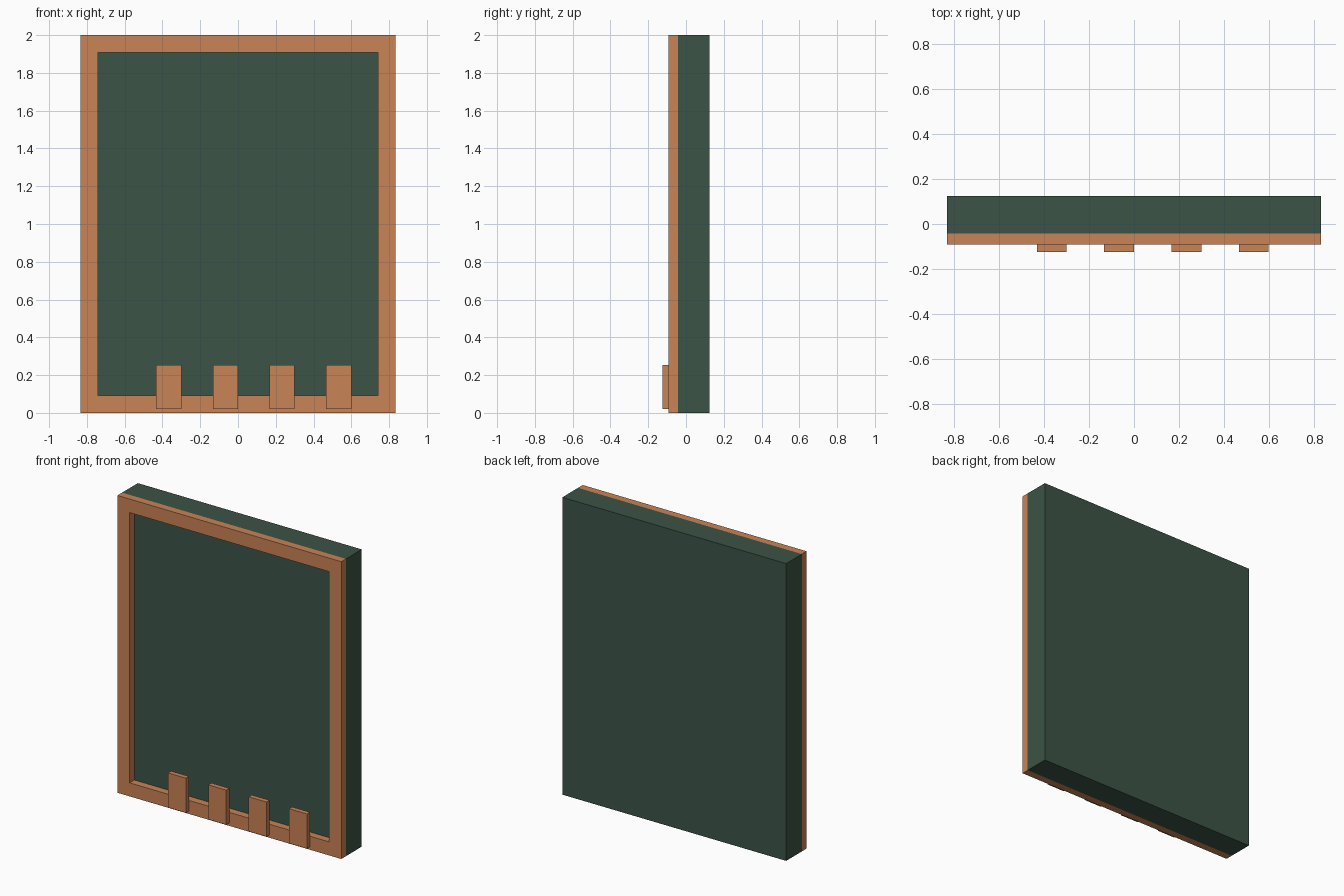
import bpy
import bmesh

cube = bpy.data.objects.get("Cube")
if cube:
    bpy.data.objects.remove(cube, do_unlink=True)


def make_material(name, color):
    mat = bpy.data.materials.new(name)
    mat.use_nodes = True
    mat.diffuse_color = color
    mat.node_tree.nodes["Principled BSDF"].inputs["Base Color"].default_value = color
    return mat


def add_object(name, bm, mat):
    bmesh.ops.recalc_face_normals(bm, faces=bm.faces)
    mesh = bpy.data.meshes.new(name)
    bm.to_mesh(mesh)
    bm.free()
    mesh.materials.append(mat)
    obj = bpy.data.objects.new(name, mesh)
    bpy.context.collection.objects.link(obj)
    return obj


def add_box(name, x, y, z, mat):
    """Box from (min, max) ranges on each axis."""
    bm = bmesh.new()
    bmesh.ops.create_cube(bm, size=1)
    for v in bm.verts:
        for axis, (low, high) in enumerate((x, y, z)):
            v.co[axis] = low if v.co[axis] < 0 else high
    return add_object(name, bm, mat)


def add_frame(name, half_width, height, border, y, mat):
    """Rectangular ring swept from y[0] to y[1]."""
    bm = bmesh.new()
    rings = []
    for inset, depth in ((0, y[0]), (border, y[0]), (border, y[1]), (0, y[1])):
        w, low, high = half_width - inset, inset, height - inset
        corners = ((-w, low), (w, low), (w, high), (-w, high))
        rings.append([bm.verts.new((cx, depth, cz)) for cx, cz in corners])
    for i, ring in enumerate(rings):
        following = rings[(i + 1) % 4]
        for j in range(4):
            k = (j + 1) % 4
            bm.faces.new((ring[j], ring[k], following[k], following[j]))
    return add_object(name, bm, mat)


green = make_material("dark green", (0.045, 0.087, 0.061, 1))
orange = make_material("copper orange", (0.584, 0.227, 0.093, 1))

HALF_WIDTH, HEIGHT = 0.833, 2.0
BACK, BOARD_FRONT, FRAME_FRONT, TAB_FRONT = 0.125, -0.042, -0.092, -0.125

# Thick backing board
add_box("board", (-HALF_WIDTH, HALF_WIDTH), (BOARD_FRONT, BACK), (0, HEIGHT), green)

# Raised border around the front
add_frame("front_frame", HALF_WIDTH, HEIGHT, 0.091, (FRAME_FRONT, BOARD_FRONT), orange)

# Row of tabs on the lower border
for i in range(4):
    left = -0.433 + 0.3 * i
    add_box(f"tab_{i + 1}", (left, left + 0.133), (TAB_FRONT, FRAME_FRONT), (0.02, 0.253), orange)
